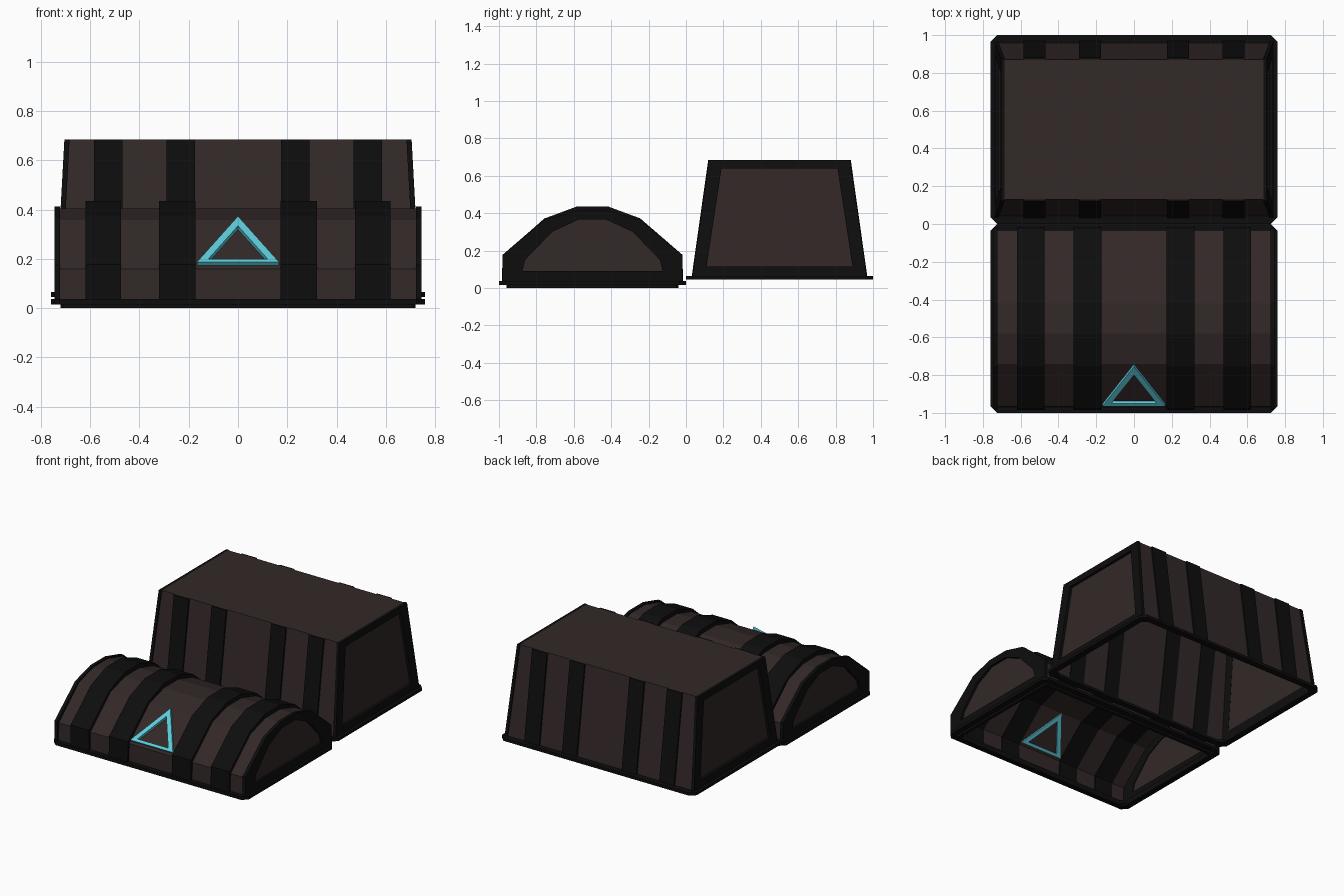
import bpy, bmesh
from mathutils import Vector

if "Cube" in bpy.data.objects:
    bpy.data.objects.remove(bpy.data.objects["Cube"])


def mat(name, rgb):
    m = bpy.data.materials.new(name)
    m.diffuse_color = (*rgb, 1)
    m.use_nodes = True
    m.node_tree.nodes["Principled BSDF"].inputs["Base Color"].default_value = m.diffuse_color
    return m


BROWN = mat("dark_brown", (0.033, 0.021, 0.021))
BLACK = mat("black", (0.0042, 0.0042, 0.0042))
CYAN = mat("cyan", (0.11, 0.60, 0.70))


def build(name, verts, faces, material):
    me = bpy.data.meshes.new(name)
    bm = bmesh.new()
    vs = [bm.verts.new(v) for v in verts]
    for f in faces:
        bm.faces.new([vs[i] for i in f])
    bmesh.ops.recalc_face_normals(bm, faces=bm.faces)
    bm.to_mesh(me)
    bm.free()
    me.materials.append(material)
    ob = bpy.data.objects.new(name, me)
    bpy.context.collection.objects.link(ob)
    return ob


def band(name, outer, inner, offset, material, closed=True):
    """Solid band between two matching outlines, extruded by offset."""
    n, off = len(outer), Vector(offset)
    o, i = [Vector(p) for p in outer], [Vector(p) for p in inner]
    verts = o + i + [p + off for p in o] + [p + off for p in i]
    faces = []
    for a in range(n if closed else n - 1):
        b = (a + 1) % n
        faces += [(a, b, n + b, n + a), (2*n + a, 2*n + b, 3*n + b, 3*n + a),
                  (a, b, 2*n + b, 2*n + a), (n + a, n + b, 3*n + b, 3*n + a)]
    if not closed:
        faces += [(e, n + e, 3*n + e, 2*n + e) for e in (0, n - 1)]
    return build(name, verts, faces, material)


def arch(half, x):
    """Mirror a half profile (distance from lid centre, z) about y = -0.5."""
    pts = [(-0.5 - d, z) for d, z in half]
    pts += [(-0.5 + d, z) for d, z in reversed(half)]
    return [(x, y, z) for y, z in pts]


def plate(hx, hy, cy, z, c):
    """Rectangle outline with cut corners."""
    return [(x, cy + y, z) for x, y in (
        (hx - c, -hy), (hx, -hy + c), (hx, hy - c), (hx - c, hy),
        (-hx + c, hy), (-hx, hy - c), (-hx, -hy + c), (-hx + c, -hy))]


# ---- chest base, standing upside down and open underneath ----
Z0, Z1 = 0.05, 0.685


def ring4(hx, hy, z):
    return [(sx * hx, 0.5 + sy * hy, z) for sx, sy in ((-1, -1), (1, -1), (1, 1), (-1, 1))]


build("base_body", ring4(0.72, 0.46, Z0) + ring4(0.685, 0.37, Z1),
      [(4, 5, 6, 7)] + [(a, (a + 1) % 4, 4 + (a + 1) % 4, 4 + a) for a in range(4)], BROWN)
band("base_rim", plate(0.76, 0.5, 0.5, 0.045, 0.035), plate(0.715, 0.455, 0.5, 0.045, 0.03),
     (0, 0, 0.02), BLACK)


def end_x(z):
    return 0.72 - 0.035 * (z - Z0) / (Z1 - Z0)


for s in (-1, 1):
    # end frame around each sloped end panel
    outer = [(-0.468, Z0), (0.468, Z0), (0.377, Z1), (-0.377, Z1)]
    inner = [(-0.39, 0.115), (0.39, 0.115), (0.31, 0.64), (-0.31, 0.64)]
    to3d = lambda pts: [(s * (end_x(z) - 0.001), 0.5 + y, z) for y, z in pts]
    band("base_end_frame", to3d(outer), to3d(inner), (s * 0.021, 0, 0), BLACK)
    # straps on the front and back walls
    for x0, x1 in ((0.175, 0.29), (0.468, 0.585)):
        for side in (-1, 1):
            a = [(s * x0, 0.5 + side * 0.455, Z0), (s * x0, 0.5 + side * 0.365, Z1)]
            b = [(s * x1, 0.5 + side * 0.455, Z0), (s * x1, 0.5 + side * 0.365, Z1)]
            band("base_strap", a, b, (0, side * 0.016, 0), BLACK, closed=False)

# ---- arched lid, lying in front and open underneath ----
body = [(0.468, 0.02), (0.466, 0.16), (0.242, 0.358), (0.08, 0.405)]
strap_out = [(0.485, 0.03), (0.48, 0.178), (0.255, 0.372), (0.085, 0.435)]
strap_in = [(0.462, 0.03), (0.460, 0.157), (0.239, 0.352), (0.078, 0.399)]
frame_out = [(0.482, 0.02), (0.48, 0.175), (0.252, 0.366), (0.083, 0.413)]
frame_in = [(0.375, 0.09), (0.36, 0.15), (0.215, 0.30), (0.075, 0.365)]

n = 2 * len(body)
build("lid_body", arch(body, -0.728) + arch(body, 0.728),
      [tuple(range(n)), tuple(range(n, 2 * n))]
      + [(a, a + 1, n + a + 1, n + a) for a in range(n - 1)], BROWN)
for s in (-1, 1):
    band("lid_end_frame", arch(frame_out, s * 0.722), arch(frame_in, s * 0.722),
         (s * 0.023, 0, 0), BLACK)
    for x0, x1 in ((0.172, 0.32), (0.475, 0.62)):
        band("lid_strap", arch(strap_out, s * x0), arch(strap_in, s * x0),
             (s * (x1 - x0), 0, 0), BLACK, closed=False)
band("lid_rim", plate(0.76, 0.5, -0.5, 0.015, 0.035), plate(0.70, 0.44, -0.5, 0.015, 0.03),
     (0, 0, 0.022), BLACK)
band("lid_lip", plate(0.72, 0.46, -0.5, 0, 0.01), plate(0.70, 0.44, -0.5, 0, 0.01),
     (0, 0, 0.016), BLACK)

# ---- triangular clasp on the front slope of the lid ----
up = Vector((0, 0.747, 0.664))
out = Vector((0, -0.664, 0.747))
origin = Vector((0, -0.945, 0.165))
on_slope = lambda pts: [origin + Vector((x, 0, 0)) + up * v for x, v in pts]
band("clasp", on_slope([(-0.167, 0), (0.167, 0), (0, 0.281)]),
     on_slope([(-0.12, 0.02), (0.12, 0.02), (0, 0.222)]), out * 0.03, CYAN)
